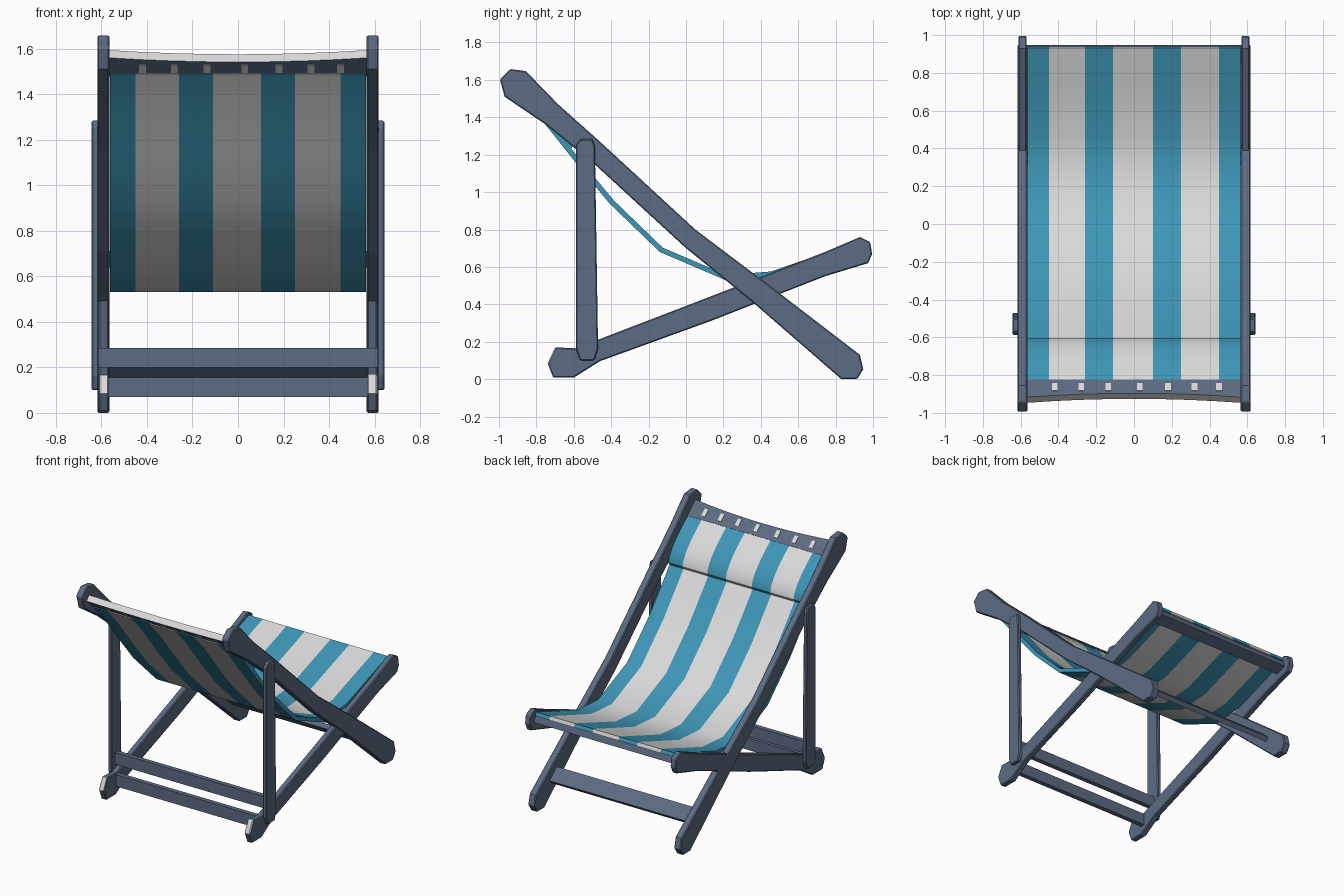
import bpy, bmesh, math
from mathutils import Vector

if "Cube" in bpy.data.objects:
    bpy.data.objects.remove(bpy.data.objects["Cube"])

def mat(name, col):
    m = bpy.data.materials.new(name)
    m.diffuse_color = (*col, 1)
    m.use_nodes = True
    m.node_tree.nodes["Principled BSDF"].inputs["Base Color"].default_value = m.diffuse_color
    return m

WOOD = mat("blue grey wood", (0.107, 0.147, 0.223))
WHITE = mat("white cloth", (0.70, 0.70, 0.71))
TEAL = mat("teal cloth", (0.048, 0.305, 0.47))
MATS = [WOOD, WHITE, TEAL]

def prism(name, profile, xs, rule=lambda i, x: 0, bevel=0, smooth=False):
    """Sweep a (y, z) profile along x; profile may be a function of x.
    rule(edge_index, mid_x) gives the material index."""
    bm = bmesh.new()
    prof = profile if callable(profile) else (lambda x: profile)
    rings = [[bm.verts.new((x, y, z)) for y, z in prof(x)] for x in xs]
    n = len(rings[0])
    for k in range(len(xs) - 1):
        for i in range(n):
            j = (i + 1) % n
            f = bm.faces.new((rings[k][i], rings[k][j], rings[k + 1][j], rings[k + 1][i]))
            f.material_index = rule(i, (xs[k] + xs[k + 1]) / 2)
    for r, x in ((rings[0], xs[0]), (rings[-1], xs[-1])):
        bm.faces.new(r).material_index = rule(-1, x)
    bmesh.ops.recalc_face_normals(bm, faces=bm.faces)
    me = bpy.data.meshes.new(name)
    bm.to_mesh(me)
    bm.free()
    for m in MATS:
        me.materials.append(m)
    ob = bpy.data.objects.new(name, me)
    bpy.context.collection.objects.link(ob)
    if bevel:
        b = ob.modifiers.new("bevel", 'BEVEL')
        b.width = bevel
        b.segments = 1
        b.angle_limit = math.radians(50)
    if smooth:
        bpy.context.view_layer.objects.active = ob
        ob.select_set(True)
        bpy.ops.object.shade_smooth_by_angle(angle=math.radians(40))
        ob.select_set(False)
    return ob

def slat(cy, cz, length, thick, slope):
    """Rectangle profile whose long side follows the slope angle."""
    d = Vector((math.cos(slope), math.sin(slope))) * length / 2
    n = Vector((-math.sin(slope), math.cos(slope))) * thick / 2
    c = Vector((cy, cz))
    return [tuple(p) for p in (c - d - n, c + d - n, c + d + n, c - d + n)]

# side members, mirrored left and right
back_rail = [(-.97, 1.51), (-.995, 1.604), (-.94, 1.658), (-.856, 1.647), (-.684, 1.47),
             (-.46, 1.27), (.05, .80), (.50, .46), (.93, .13), (.948, .053), (.915, 0),
             (.83, 0), (.35, .417), (0, .70), (-.49, 1.15), (-.754, 1.364)]
seat_rail = [(-.74, .085), (-.70, .17), (-.59, .165), (.10, .43), (.743, .68), (.93, .76),
             (.985, .733), (.995, .668), (.973, .62), (.743, .55), (.13, .31), (-.46, .096),
             (-.60, .008), (-.71, .008)]
strut = [(-.588, 1.25), (-.567, 1.283), (-.50, 1.283), (-.487, 1.246), (-.47, .16),
         (-.49, .10), (-.567, .10), (-.588, .16)]
for s, side in ((1, "right"), (-1, "left")):
    prism("back_rail_" + side, back_rail, [s * .565, s * .618], bevel=.006)
    prism("seat_rail_" + side, seat_rail, [s * .568, s * .612],
          lambda i, x: 1 if i == 0 else 0, bevel=.006)
    prism("strut_" + side, strut, [s * .612, s * .643], bevel=.006)

# cross bars
DOWN = math.atan2(-.66, .75)
UP = math.atan2(.38, 1)
prism("strut_crossbar", slat(-.53, .242, .035, .086, 0), [-.622, .622])
prism("seat_lower_crossbar", slat(-.585, .113, .035, .086, 0), [-.57, .57])
prism("back_lower_crossbar", slat(.72, .20, .11, .035, DOWN), [-.57, .57])
prism("seat_front_crossbar", slat(.90, .675, .085, .045, UP), [-.57, .57])

# head bar with a shallow curved outer edge, pale on that edge
def head_profile(x):
    p = slat(-.885, 1.535, .125, .045, DOWN)
    k = .028 * (1 - (x / .57) ** 2)
    dy, dz = math.cos(DOWN) * k, math.sin(DOWN) * k
    return [(p[0][0] + dy, p[0][1] + dz), p[1], p[2], (p[3][0] + dy, p[3][1] + dz)]
prism("head_bar", head_profile, [-.57 + .1425 * i for i in range(9)],
      lambda i, x: 1 if i == 3 else 0)

# small cloth loops around the head bar
for i, x in enumerate((-.42, -.28, -.136, .03, .18, .32, .45)):
    prism("cloth_loop_%d" % i, slat(-.878, 1.529, .055, .051, DOWN), [x - .015, x + .015],
          lambda i, x: 1)

# striped sling
STRIPES = [-.563, -.45, -.26, -.11, .10, .25, .45, .563]
def stripe(i, x):
    k = sum(x > b for b in STRIPES[1:-1])
    return 1 if k % 2 else 2

low = [Vector(p) for p in ((-.872, 1.487), (-.754, 1.364), (-.58, 1.145), (-.406, .936),
                           (-.14, .68), (.21, .53), (.46, .548), (.74, .645), (.94, .715))]
high = []
for i, p in enumerate(low):
    t = (low[min(i + 1, len(low) - 1)] - low[max(i - 1, 0)]).normalized()
    high.append(p + Vector((-t.y, t.x)) * .028)
sling = [tuple(p) for p in low] + [tuple(p) for p in reversed(high)]
prism("sling", sling, STRIPES, stripe, smooth=True)

# head cushion, rounded at its lower edge
cushion = [(-.865, 1.50), (-.86, 1.535), (-.78, 1.475), (-.70, 1.405), (-.645, 1.345),
           (-.612, 1.29), (-.603, 1.25), (-.625, 1.21), (-.74, 1.36)]
prism("head_cushion", cushion, STRIPES, stripe, smooth=True)
